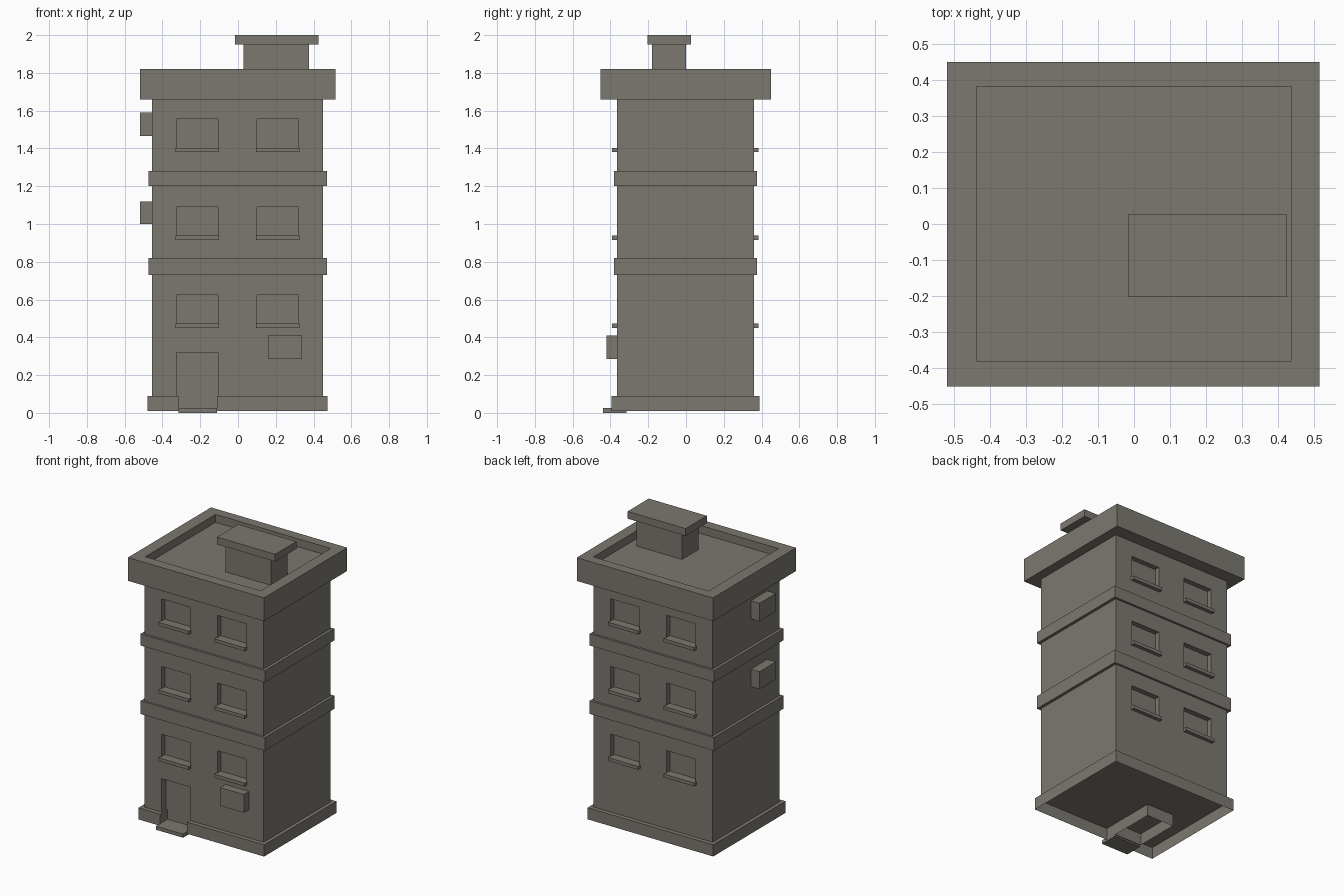
import bpy, bmesh

if "Cube" in bpy.data.objects:
    bpy.data.objects.remove(bpy.data.objects["Cube"])

stone = bpy.data.materials.new("warm_grey")
stone.diffuse_color = (0.20, 0.188, 0.162, 1)
stone.use_nodes = True
stone.node_tree.nodes["Principled BSDF"].inputs["Base Color"].default_value = stone.diffuse_color


def finish(name, bm):
    bmesh.ops.recalc_face_normals(bm, faces=bm.faces)
    me = bpy.data.meshes.new(name)
    bm.to_mesh(me)
    bm.free()
    me.materials.append(stone)
    ob = bpy.data.objects.new(name, me)
    bpy.context.collection.objects.link(ob)
    return ob


def add_box(bm, x, y, z):
    verts = bmesh.ops.create_cube(bm, size=1)["verts"]
    for v in verts:
        v.co = [lo + (c + 0.5) * (hi - lo) for c, (lo, hi) in zip(v.co, (x, y, z))]


def box(name, x, y, z):
    bm = bmesh.new()
    add_box(bm, x, y, z)
    return finish(name, bm)


FRONT, BACK = -0.365, 0.36
COLUMNS = [(-0.325, -0.105), (0.10, 0.32)]
ROWS = [0.455, 0.92, 1.385]

# Main body with window and door recesses
body = box("body", (-0.455, 0.45), (FRONT, BACK), (0.09, 1.66))
bm = bmesh.new()
for x in COLUMNS:
    for z in ROWS:
        add_box(bm, x, (FRONT - 0.1, FRONT + 0.035), (z, z + 0.17))
        add_box(bm, x, (BACK - 0.035, BACK + 0.1), (z, z + 0.17))
add_box(bm, COLUMNS[0], (FRONT - 0.1, -0.315), (0.0, 0.32))
cutter = finish("opening_cutter", bm)
cutter.hide_render = True
mod = body.modifiers.new("openings", "BOOLEAN")
mod.operation, mod.solver, mod.object = "DIFFERENCE", "EXACT", cutter
bpy.context.view_layer.objects.active = body
bpy.ops.object.modifier_apply(modifier=mod.name)
bpy.data.objects.remove(cutter)

# Window sills
for i, (x0, x1) in enumerate(COLUMNS):
    for j, z in enumerate(ROWS):
        sx, sz = (x0 - 0.005, x1 + 0.005), (z - 0.005, z + 0.018)
        box(f"front_sill_{i}{j}", sx, (FRONT - 0.027, FRONT + 0.034), sz)
        box(f"back_sill_{i}{j}", sx, (BACK - 0.034, BACK + 0.025), sz)

# Plinth: open-bottomed shell, notched for the doorway
outline = [(-0.48, -0.395), (-0.315, -0.395), (-0.315, 0.0), (-0.11, 0.0),
           (-0.11, -0.395), (0.475, -0.395), (0.475, 0.39), (-0.48, 0.39)]
bm = bmesh.new()
low = [bm.verts.new((x, y, 0.01)) for x, y in outline]
high = [bm.verts.new((x, y, 0.09)) for x, y in outline]
for i in range(len(outline)):
    k = (i + 1) % len(outline)
    bm.faces.new((low[i], low[k], high[k], high[i]))
bm.faces.new(high)
finish("plinth", bm)

# Door foot and step
box("door_foot", (-0.315, -0.11), (-0.315, -0.31), (0.01, 0.092))
box("door_step", (-0.315, -0.11), (-0.44, -0.315), (0.0, 0.025))

# Floor bands
for i, z in enumerate([(0.73, 0.82), (1.20, 1.28)]):
    box(f"floor_band_{i}", (-0.475, 0.47), (-0.38, 0.375), z)

# Roof parapet with a sunken deck
bm = bmesh.new()
add_box(bm, (-0.52, 0.515), (-0.452, 0.45), (1.66, 1.82))
bm.normal_update()
top = max(bm.faces, key=lambda f: f.calc_center_median().z)
bmesh.ops.inset_region(bm, faces=[top], thickness=0.075)
for v, in_x, in_y in [(v, v.co.x > 0, v.co.y > 0) for v in top.verts]:
    v.co = (0.437 if in_x else -0.438, 0.382 if in_y else -0.38, 1.82)
deck = bmesh.ops.extrude_discrete_faces(bm, faces=[top])["faces"]
for v in deck[0].verts:
    v.co.z = 1.765
finish("roof_parapet", bm)

# Chimney
box("chimney", (0.03, 0.375), (-0.18, 0.0), (1.765, 1.95))
box("chimney_cap", (-0.017, 0.425), (-0.203, 0.027), (1.95, 2.0))

# Wall-mounted air units
box("air_unit_front", (0.16, 0.34), (-0.422, FRONT), (0.285, 0.41))
for i, z in enumerate([(1.0, 1.12), (1.465, 1.59)]):
    box(f"air_unit_side_{i}", (-0.52, -0.455), (-0.233, -0.055), z)
